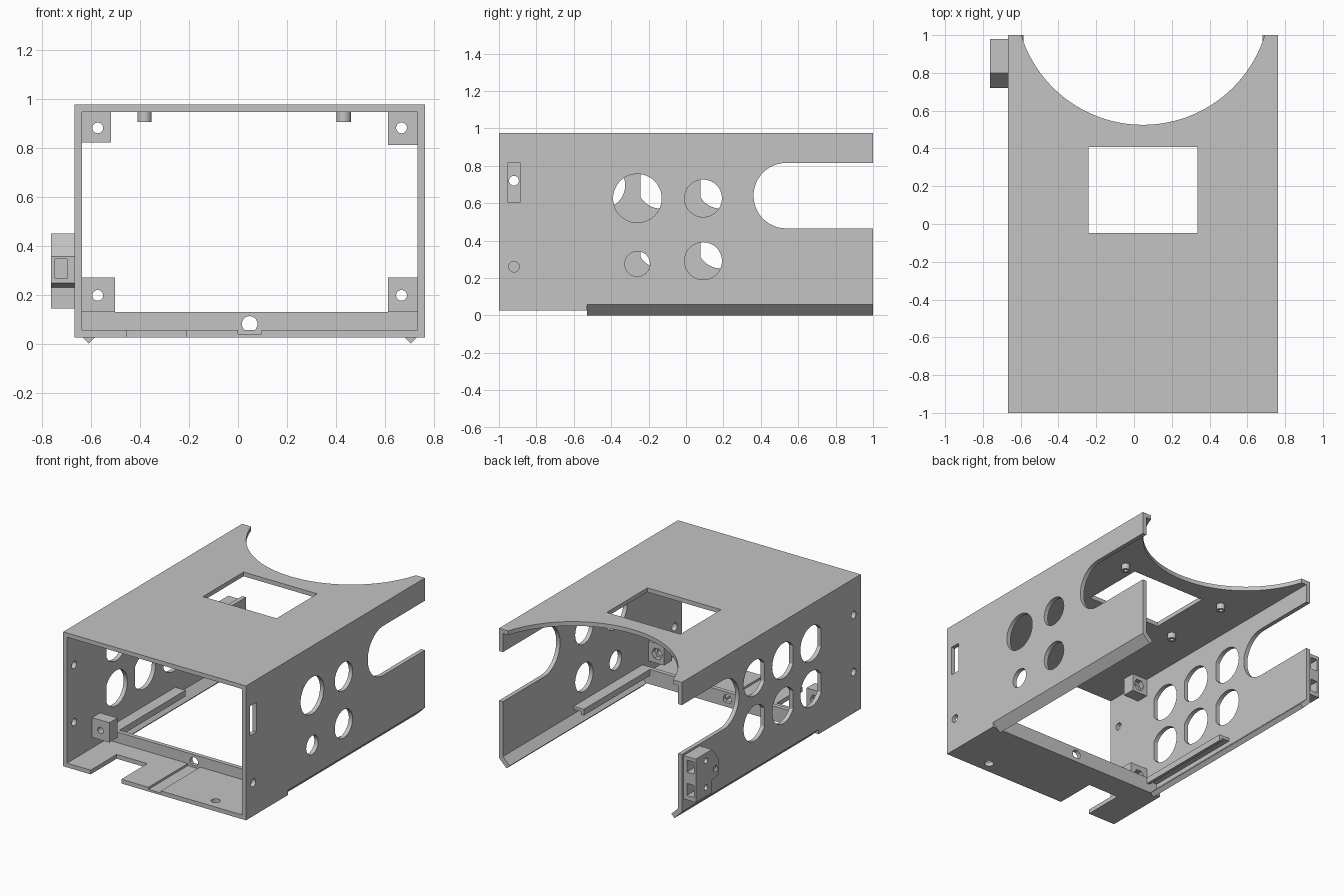
import bpy, bmesh, math
from mathutils import Vector

if "Cube" in bpy.data.objects:
    bpy.data.objects.remove(bpy.data.objects["Cube"], do_unlink=True)

GREY = (0.55, 0.55, 0.55, 1)
grey = bpy.data.materials.new("plain grey")
grey.use_nodes = True
grey.diffuse_color = GREY
grey.node_tree.nodes["Principled BSDF"].inputs["Base Color"].default_value = GREY

LEFT, RIGHT = 0.763, -0.668       # outer wall faces
MID = (LEFT + RIGHT) / 2          # centre line of the housing in x
HALF = (LEFT - RIGHT) / 2
T = 0.03                          # sheet thickness
PLATE_END = -0.53


def prism(name, axis, profile, lo, hi):
    """Extrude a 2D profile along an axis: X uses (y, z), Y (x, z), Z (x, y)."""
    def place(p, t):
        return {"X": (t, p[0], p[1]), "Y": (p[0], t, p[1]), "Z": (p[0], p[1], t)}[axis]
    bm = bmesh.new()
    face = bm.faces.new([bm.verts.new(place(p, lo)) for p in profile])
    step = Vector(place((0, 0), hi - lo))
    new = bmesh.ops.extrude_face_region(bm, geom=[face])["geom"]
    bmesh.ops.translate(bm, vec=step, verts=[v for v in new if isinstance(v, bmesh.types.BMVert)])
    bmesh.ops.recalc_face_normals(bm, faces=bm.faces)
    mesh = bpy.data.meshes.new(name)
    bm.to_mesh(mesh)
    bm.free()
    mesh.materials.append(grey)
    ob = bpy.data.objects.new(name, mesh)
    bpy.context.collection.objects.link(ob)
    return ob


def rect(u0, u1, v0, v1):
    return [(u0, v0), (u1, v0), (u1, v1), (u0, v1)]


def circle(u, v, r, n=48, clip=None):
    """Round profile; clip flattens the low-u side."""
    pts = [(u + r * math.cos(2 * math.pi * i / n), v + r * math.sin(2 * math.pi * i / n))
           for i in range(n)]
    if clip is None:
        return pts
    h = math.sqrt(r * r - clip * clip)
    a = [p for p in pts if p[0] > u - clip]
    a.sort(key=lambda p: math.atan2(p[1] - v, p[0] - u))
    return [(u - clip, v - h)] + a + [(u - clip, v + h)]


def box(name, x0, x1, y0, y1, z0, z1):
    return prism(name, "Z", rect(x0, x1, y0, y1), z0, z1)


def cut(ob, axis, profile, lo, hi):
    """Remove a prism from an object."""
    cutter = prism("cutter", axis, profile, lo, hi)
    mod = ob.modifiers.new("cut", "BOOLEAN")
    mod.operation, mod.solver, mod.object = "DIFFERENCE", "EXACT", cutter
    bpy.context.view_layer.update()
    graph = bpy.context.evaluated_depsgraph_get()
    result = bpy.data.meshes.new_from_object(ob.evaluated_get(graph))
    ob.modifiers.clear()
    ob.data = result
    bpy.data.objects.remove(cutter, do_unlink=True)


# Housing: folded sheet tube, with a floor only at the front
shell = box("housing", RIGHT, LEFT, -1, 1, 0.025, 0.976)
cut(shell, "X", rect(PLATE_END, 1.2, -0.1, 0.058), -1, 1)
cut(shell, "Y", rect(RIGHT + T, LEFT - T, 0.055, 0.946), -1.1, 1.1)

# Floor notch, groove and screw hole
cut(shell, "Z", rect(-0.453, -0.213, -1.1, -0.71), -0.1, 0.1)
cut(shell, "Y", rect(MID - 0.048, MID + 0.048, 0.04, 0.1), -1.1, PLATE_END - 0.03)
cut(shell, "Z", circle(0.47, -0.92, 0.03), -0.1, 0.1)

# Roof: round bay at the rear and a window
cut(shell, "Z", circle(MID, 1.2, 0.675, 128), 0.9, 1.1)
cut(shell, "Z", rect(-0.241, 0.335, -0.048, 0.407), 0.9, 1.1)

# Rear slots through both walls
slot = [(1.1, 0.465)] + [(0.536 - 0.175 * math.sin(math.pi * i / 24),
                          0.64 - 0.175 * math.cos(math.pi * i / 24)) for i in range(25)] + [(1.1, 0.815)]
cut(shell, "X", slot, -0.9, 0.9)

# Left wall holes
for y, z, r in [(-0.26, 0.626, 0.13), (0.092, 0.626, 0.1), (-0.26, 0.275, 0.067),
                (0.092, 0.291, 0.1), (-0.92, 0.26, 0.028)]:
    cut(shell, "X", circle(y, z, r), 0.65, 0.85)
cut(shell, "X", rect(-0.955, -0.885, 0.606, 0.815), 0.65, 0.85)

# Right wall holes
for y in (-0.45, -0.135, 0.185):
    for z in (0.696, 0.376):
        cut(shell, "X", circle(y, z, 0.125, clip=0.107), -0.75, -0.55)
for z in (0.72, 0.315):
    cut(shell, "X", circle(-0.92, z, 0.026), -0.75, -0.55)

# Upstand at the end of the floor
upstand = box("floor_upstand", RIGHT + T, LEFT - T, PLATE_END - 0.03, PLATE_END, 0.045, 0.13)
cut(upstand, "Y", circle(MID, 0.08, 0.032), -0.7, -0.4)

for side, label in ((1, "left"), (-1, "right")):
    def sx(d):
        """x at distance d inside the outer face of this wall"""
        return MID + side * (HALF - d)

    # Slanted lip along the bottom of the wall
    prism(label + "_bottom_lip", "Y",
          [(sx(0), 0.058), (sx(0.058), 0), (sx(0.082), 0.024), (sx(0.03), 0.076)], PLATE_END, 1)

    # Inner ledge with a hanging edge
    prism(label + "_ledge", "Y",
          [(sx(0.03), 0.13), (sx(0.11), 0.13), (sx(0.11), 0.086), (sx(0.09), 0.086),
           (sx(0.09), 0.108), (sx(0.03), 0.108)], PLATE_END, 0.21)

    # Corner blocks with a through hole and a nut pocket behind
    upper = 0.812 if side > 0 else 0.822
    for zname, z0, z1, zc in (("lower", 0.13, 0.27, 0.197), ("upper", upper, 0.947, 0.881)):
        inner = 0.165 if (side < 0 and zname == "lower") else 0.15
        xs = sorted((sx(0.03), sx(inner)))
        block = box(f"{label}_{zname}_block", xs[0], xs[1], -0.72, -0.63, z0, z1)
        cut(block, "Y", circle(sx(0.095), zc, 0.022, 32), -0.8, -0.5)
        cut(block, "Y", circle(sx(0.095), zc, 0.042, 6), -0.665, -0.5)

    # Standoffs under the roof
    for y, where in ((-0.07, "front"), (0.43, "rear")):
        x = 0.432 if side > 0 else -0.382
        post = prism(f"{label}_{where}_standoff", "Z", circle(x, y, 0.029, 32), 0.906, 0.95)
        cut(post, "Z", circle(x, y, 0.014, 24), 0.8, 0.94)

# Bracket on the outside of the right wall, undercut at the lower front
bracket = prism("side_bracket", "X",
                [(0.98, 0.143), (0.98, 0.45), (0.8, 0.45), (0.72, 0.355), (0.72, 0.247),
                 (0.8, 0.23), (0.8, 0.143)], -0.763, RIGHT)
for z in (0.175, 0.34):
    cut(bracket, "Y", rect(-0.748, -0.693, z, z + 0.085), 0.88, 1.1)
cut(bracket, "Y", rect(-0.748, -0.698, 0.265, 0.345), 0.6, 0.78)
for y, z in ((0.866, 0.395), (0.866, 0.205), (0.76, 0.3)):
    cut(bracket, "X", circle(y, z, 0.02, 24), -0.85, -0.72)
